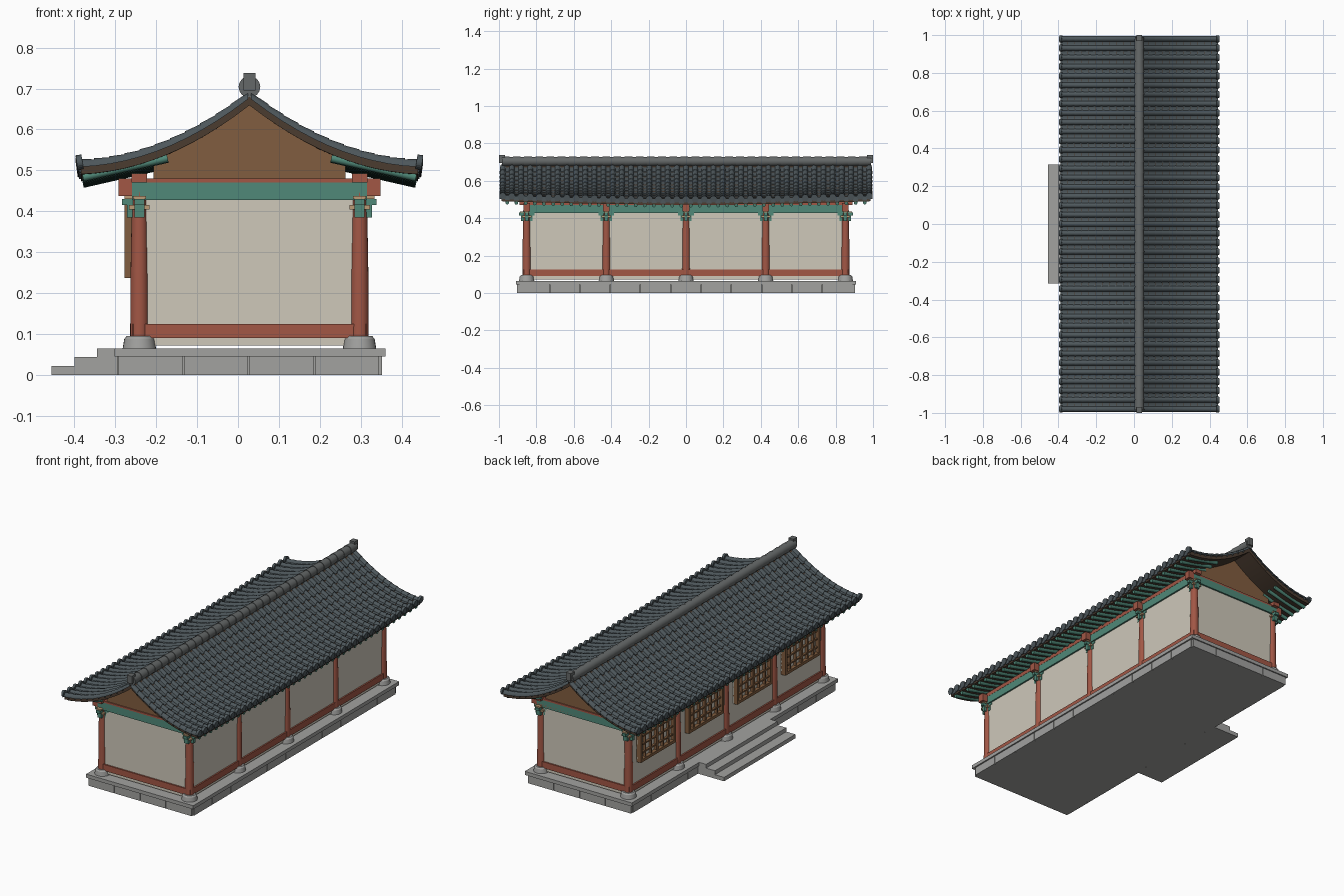
import bpy, bmesh, math
from mathutils import Vector, Matrix

if "Cube" in bpy.data.objects:
    bpy.data.objects.remove(bpy.data.objects["Cube"])

CX = 0.028                                    # x of the ridge and hall axis
HALF, EAVE = 0.269, 0.412                     # column line and eave distance from axis
BAYS = [-0.852, -0.426, 0, 0.426, 0.852]      # column positions along y


def mat(name, *rgb):
    m = bpy.data.materials.new(name)
    m.diffuse_color = (*rgb, 1)
    m.use_nodes = True
    m.node_tree.nodes["Principled BSDF"].inputs["Base Color"].default_value = m.diffuse_color
    return m


STONE = mat("stone", 0.36, 0.36, 0.35)
RED = mat("red_wood", 0.36, 0.095, 0.06)
GREEN = mat("green_wood", 0.08, 0.25, 0.19)
TAN = mat("tan_wood", 0.5, 0.33, 0.18)
BROWN = mat("brown_wood", 0.22, 0.11, 0.05)
DARK = mat("dark_wood", 0.07, 0.045, 0.03)
PLASTER = mat("plaster", 0.62, 0.58, 0.49)
TILE = mat("roof_tile", 0.075, 0.095, 0.105)
RIDGE = mat("ridge_tile", 0.13, 0.14, 0.14)


def finish(name, bm, m, angle=40):
    bmesh.ops.recalc_face_normals(bm, faces=bm.faces)
    me = bpy.data.meshes.new(name)
    bm.to_mesh(me)
    bm.free()
    me.materials.append(m)
    ob = bpy.data.objects.new(name, me)
    bpy.context.collection.objects.link(ob)
    bpy.ops.object.select_all(action='DESELECT')
    ob.select_set(True)
    bpy.context.view_layer.objects.active = ob
    bpy.ops.object.shade_smooth_by_angle(angle=math.radians(angle))


def box(bm, x0, x1, y0, y1, z0, z1):
    M = Matrix.Translation(((x0 + x1) / 2, (y0 + y1) / 2, (z0 + z1) / 2)) @ Matrix.Diagonal((x1 - x0, y1 - y0, z1 - z0, 1))
    bmesh.ops.create_cube(bm, size=1, matrix=M)


def boxes(name, m, specs):
    bm = bmesh.new()
    for s in specs:
        box(bm, *s)
    finish(name, bm, m)


def cyl(bm, p, q, r1, r2, n=16):
    p, q = Vector(p), Vector(q)
    M = Matrix.Translation((p + q) / 2) @ (q - p).to_track_quat('Z', 'Y').to_matrix().to_4x4()
    bmesh.ops.create_cone(bm, cap_ends=True, segments=n, radius1=r1, radius2=r2, depth=(q - p).length, matrix=M)


def roof_z(d, y):
    """Top of the round tiles: sagging slope, eaves lifted at the ends."""
    return 0.695 - 0.78 * d + 0.905 * d * d - 0.018 * (d / EAVE) ** 2 * (1 - y * y)


# stone platform: core, facing blocks with joints, cap slab
spec = [(-0.285, 0.343, -0.895, 0.895, 0, 0.045), (-0.302, 0.36, -0.91, 0.91, 0.045, 0.065)]
for k in range(4):
    x = -0.292 + k * 0.16
    for s in (-1, 1):
        spec.append((x, x + 0.157, min(s * 0.89, s * 0.903), max(s * 0.89, s * 0.903), 0, 0.0449))
for k in range(11):
    y = -0.89 + k * 0.162
    spec += [(-0.295, -0.28, y, y + 0.159, 0, 0.0449), (0.338, 0.352, y, y + 0.159, 0, 0.0449)]
boxes("platform", STONE, spec)
boxes("steps", STONE, [(-0.456, -0.29, -0.315, 0.315, 0, 0.022),
                       (-0.4, -0.29, -0.315, 0.315, 0.022, 0.044),
                       (-0.345, -0.29, -0.315, 0.315, 0.044, 0.065)])

# columns on round plinths
plinths, cols = bmesh.new(), bmesh.new()
for y in BAYS:
    for s in (-1, 1):
        x = CX + s * HALF
        cyl(plinths, (x, y, 0.064), (x, y, 0.088), 0.041, 0.037, 24)
        cyl(plinths, (x, y, 0.088), (x, y, 0.095), 0.037, 0.031, 24)
        cyl(cols, (x, y, 0.09), (x, y, 0.25), 0.0225, 0.0215, 20)
        cyl(cols, (x, y, 0.25), (x, y, 0.45), 0.0215, 0.018, 20)
finish("column_plinths", plinths, STONE)
finish("columns", cols, RED)


def frame(t, z0, z1, ext=0.0):
    """Four beams or walls of thickness t around the column lines."""
    out = []
    for s in (-1, 1):
        x, y = CX + s * HALF, s * 0.852
        out += [(x - t / 2, x + t / 2, -0.852 - ext, 0.852 + ext, z0, z1),
                (CX - HALF - ext, CX + HALF + ext, y - t / 2, y + t / 2, z0, z1)]
    return out


boxes("walls", PLASTER, frame(0.018, 0.072, 0.435))
boxes("sill_beams", RED, frame(0.034, 0.09, 0.125, 0.017))
boxes("head_beams", GREEN, frame(0.036, 0.428, 0.47, 0.018))

# eave purlins and cross beams whose ends stick out
spec = [(CX + s * HALF - 0.019, CX + s * HALF + 0.019, -0.89, 0.89, 0.47, 0.492) for s in (-1, 1)]
spec += [(CX - 0.32, CX + 0.32, y - 0.018, y + 0.018, 0.437, 0.48) for y in BAYS]
boxes("purlins_and_cross_beams", RED, spec)

# brackets at the column heads
arms, plates = [], []
for y in BAYS:
    for s in (-1, 1):
        x = CX + s * HALF
        arms += [(x - 0.03, x + 0.03, y - 0.009, y + 0.009, 0.385, 0.42),
                 (x - 0.042, x + 0.042, y - 0.009, y + 0.009, 0.415, 0.43),
                 (x - 0.012, x + 0.012, y - 0.03, y + 0.03, 0.385, 0.42),
                 (x - 0.012, x + 0.012, y - 0.042, y + 0.042, 0.415, 0.43)]
        plates += [(x - 0.025, x + 0.025, y - 0.025, y + 0.025, 0.405, 0.415),
                   (x - 0.036, x + 0.036, y - 0.013, y + 0.013, 0.43, 0.437),
                   (x - 0.016, x + 0.016, y - 0.036, y + 0.036, 0.43, 0.437)]
boxes("bracket_arms", GREEN, arms)
boxes("bracket_plates", TAN, plates)

# lattice windows, one per bay on the step side
spec, panes = [], []
W, Z0, Z1, XO = 0.155, 0.237, 0.465, -0.277
for a, b in zip(BAYS, BAYS[1:]):
    c = (a + b) / 2
    for s in (-1, 1):
        e = c + s * (W - 0.008)
        spec.append((XO, -0.24, e - 0.008, e + 0.008, Z0, Z1))
    for z in (Z0, Z1 - 0.016):
        spec.append((XO, -0.24, c - W, c + W, z, z + 0.016))
    for k in range(1, 6):
        y, w = c - W + k * W / 3, 0.008 if k == 3 else 0.004
        spec.append((XO + 0.006, -0.245, y - w, y + w, Z0, Z1))
    for k in range(1, 5):
        z = Z0 + k * (Z1 - Z0) / 5
        spec.append((XO + 0.008, -0.245, c - W, c + W, z - 0.004, z + 0.004))
    panes.append((-0.256, -0.244, c - W, c + W, Z0, Z1))
boxes("window_lattices", BROWN, spec)
boxes("window_paper", PLASTER, panes)

# gable panels following the underside of the roof
bm = bmesh.new()
ds = [k * 0.235 / 10 for k in range(-10, 11)]
for s in (-1, 1):
    prof = [(CX + d, roof_z(abs(d), 0.852) - 0.03) for d in ds] + [(CX + 0.235, 0.468), (CX - 0.235, 0.468)]
    f = bm.faces.new([bm.verts.new((x, s * 0.84, z)) for x, z in prof])
    g = bmesh.ops.extrude_face_region(bm, geom=[f])["geom"]
    bmesh.ops.translate(bm, verts=[v for v in g if isinstance(v, bmesh.types.BMVert)], vec=(0, s * 0.024, 0))
finish("gable_panels", bm, BROWN)

# roof deck: a solid curved sheet
bm = bmesh.new()
N, rings = 24, []
for j in range(17):
    y = -0.986 + j * 1.972 / 16
    d = [EAVE * (2 * k / N - 1) for k in range(N + 1)]
    pts = [(v, -0.015) for v in d] + [(v, -0.036) for v in reversed(d)]
    rings.append([bm.verts.new((CX + v, y, roof_z(abs(v), y) + o)) for v, o in pts])
for a, b in zip(rings, rings[1:]):
    for k in range(len(a)):
        n = (k + 1) % len(a)
        bm.faces.new((a[k], a[n], b[n], b[k]))
for r in (rings[0], rings[-1]):
    for k in range(N):
        bm.faces.new((r[k], r[k + 1], r[2 * N - k], r[2 * N + 1 - k]))
finish("roof_deck", bm, DARK)

# round rafters under both eaves
PITCH = 0.049
bm = bmesh.new()
for k in range(40):
    y = (k - 19.5) * PITCH
    z = roof_z(0.405, y) - 0.043
    for s in (-1, 1):
        cyl(bm, (CX + s * 0.407, y, z), (CX + s * 0.2, y, z + 0.047), 0.01, 0.01, 10)
finish("rafters", bm, GREEN)


def tile_run(bm, y, s, prof, lift, rows=11):
    """Overlapping tiles down one slope; prof gives (y, z, scale at upper end)."""
    for i in range(rows):
        d0, d1 = 0.004 + (EAVE - 0.004) * i / rows, 0.004 + (EAVE - 0.004) * (i + 1) / rows + 0.005
        up, lo = [], []
        for py, pz in prof:
            k = 0.84 if lift == 0 else 1
            up.append(bm.verts.new((CX + s * d0, y + py * k, roof_z(d0, y) - 0.018 + pz * k)))
            lo.append(bm.verts.new((CX + s * d1, y + py, roof_z(d1, y) - 0.018 + pz + lift)))
        for j in range(len(prof) - 1):
            bm.faces.new((up[j], up[j + 1], lo[j + 1], lo[j]))
        base = [bm.verts.new((v.co.x, v.co.y, v.co.z - 0.006)) for v in (lo[0], lo[-1])]
        bm.faces.new(lo + base[::-1])


# rounded cover tiles, hollow pan tiles and eave end discs
covers, pans, discs = bmesh.new(), bmesh.new(), bmesh.new()
arch = [(-0.0165 * math.cos(math.pi * k / 6), 0.019 * math.sin(math.pi * k / 6)) for k in range(7)]
hollow = [(-0.0165, 0.006), (-0.007, 0.002), (0.007, 0.002), (0.0165, 0.006)]
for s in (-1, 1):
    for k in range(41):
        y = (k - 20) * PITCH
        tile_run(covers, y, s, arch, 0)
        z = roof_z(EAVE, y) - 0.006
        cyl(discs, (CX + s * (EAVE - 0.004), y, z), (CX + s * (EAVE + 0.01), y, z - 0.002), 0.0185, 0.0185, 14)
        if k < 40:
            tile_run(pans, y + PITCH / 2, s, hollow, 0.005)
            box(discs, CX + s * EAVE - 0.004, CX + s * EAVE + 0.004, y + 0.012, y + PITCH - 0.012, z - 0.024, z + 0.001)
finish("cover_tiles", covers, TILE)
finish("pan_tiles", pans, TILE)
finish("eave_end_tiles", discs, TILE)

# ridge: mortar bed, segmented round cap and end blocks
bm = bmesh.new()
L = 1.97 / 33
for k in range(33):
    y = -0.985 + k * L
    cyl(bm, (CX, y, 0.704), (CX, y + L + 0.004, 0.704), 0.0265, 0.0235, 16)
finish("ridge_tiles", bm, RIDGE)
boxes("ridge_end_blocks", RIDGE, [(CX - 0.015, CX + 0.015, min(s * 0.968, s), max(s * 0.968, s), 0.695, 0.738) for s in (-1, 1)])
